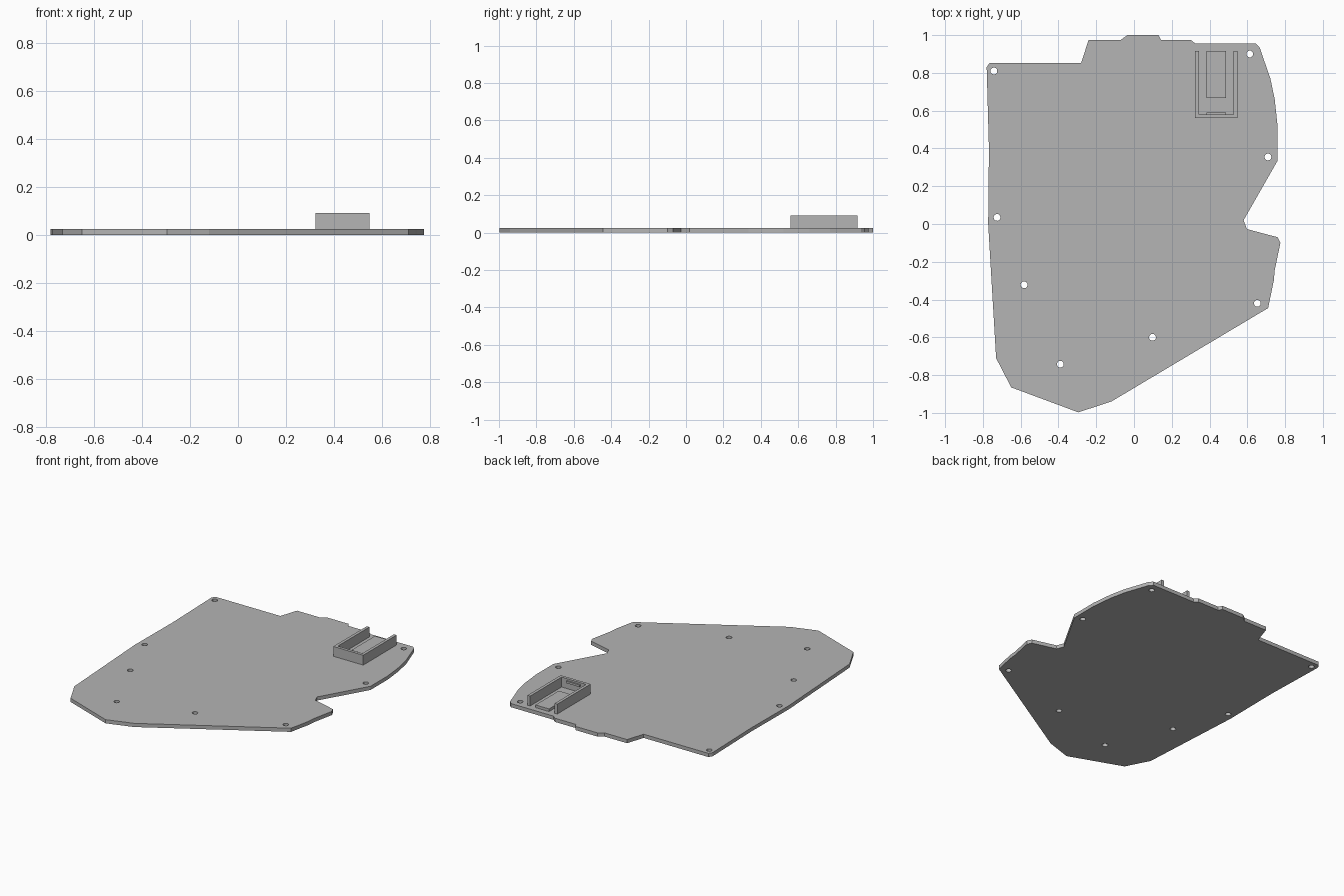
import bpy, bmesh, math

cube = bpy.data.objects.get("Cube")
if cube:
    bpy.data.objects.remove(cube, do_unlink=True)

# One plain grey plastic for everything
grey = bpy.data.materials.new("plain grey")
grey.use_nodes = True
colour = (0.46, 0.46, 0.46, 1)
grey.diffuse_color = colour
grey.node_tree.nodes["Principled BSDF"].inputs["Base Color"].default_value = colour


def slab(name, outline, z_low, z_high, holes=(), radius=0.018, sides=24):
    """Fill an outline with round holes, then thicken it upwards."""
    circles = [[(x + radius * math.cos(math.tau * i / sides),
                 y + radius * math.sin(math.tau * i / sides))
                for i in range(sides)] for x, y in holes]
    bm = bmesh.new()
    edges = []
    for loop in [outline] + circles:
        verts = [bm.verts.new((x, y, z_low)) for x, y in loop]
        edges += [bm.edges.new((v, verts[i - 1])) for i, v in enumerate(verts)]
    bmesh.ops.triangle_fill(bm, edges=edges, use_beauty=True, normal=(0, 0, 1))
    for face in bm.faces:
        face.normal_update()
        if face.normal.z < 0:
            face.normal_flip()
    bmesh.ops.dissolve_limit(bm, angle_limit=0.01, verts=[], edges=bm.edges[:])
    mesh = bpy.data.meshes.new(name)
    bm.to_mesh(mesh)
    bm.free()
    mesh.materials.append(grey)
    obj = bpy.data.objects.new(name, mesh)
    bpy.context.collection.objects.link(obj)
    thick = obj.modifiers.new("thickness", "SOLIDIFY")
    thick.thickness = z_high - z_low
    thick.offset = 1
    return obj


def rectangle(x_low, x_high, y_low, y_high):
    return [(x_low, y_low), (x_high, y_low), (x_high, y_high), (x_low, y_high)]


# Base plate: outline runs clockwise from the back right corner
plate_top = 0.025
plate_outline = [
    (-.78, .83), (-.765, .853), (-.28, .853), (-.24, .975), (-.07, .975),
    (-.035, 1), (.13, 1), (.143, .975), (.3, .975), (.325, .955),
    (.645, .955), (.665, .935), (.722, .77), (.745, .66), (.76, .52),
    (.76, .335), (.58, .02), (.598, -.027), (.76, -.07), (.775, -.1),
    (.745, -.245), (.74, -.3), (.71, -.445), (-.12, -.94), (-.295, -.997),
    (-.65, -.865), (-.73, -.71), (-.772, 0), (-.768, .4),
]
screw_holes = [(-.742, .81), (.613, .9), (.709, .355), (-.725, .035),
               (-.582, -.322), (.653, -.42), (.098, -.6), (-.39, -.742)]
slab("base_plate", plate_outline, 0, plate_top, screw_holes)

# Open ended U-shaped holder
left, right, front, back, wall = .323, .547, .56, .917, .02
slab("holder_walls", [
    (left, back), (left, front), (right, front), (right, back),
    (right - wall, back), (right - wall, front + wall),
    (left + wall, front + wall), (left + wall, back)], plate_top, .092)

# Low pad in the holder and the retaining lip on its front wall
slab("holder_pad", rectangle(.385, .487, .667, back), plate_top, .043)
slab("holder_lip", rectangle(.385, .487, front + wall, .59), .066, .08)
